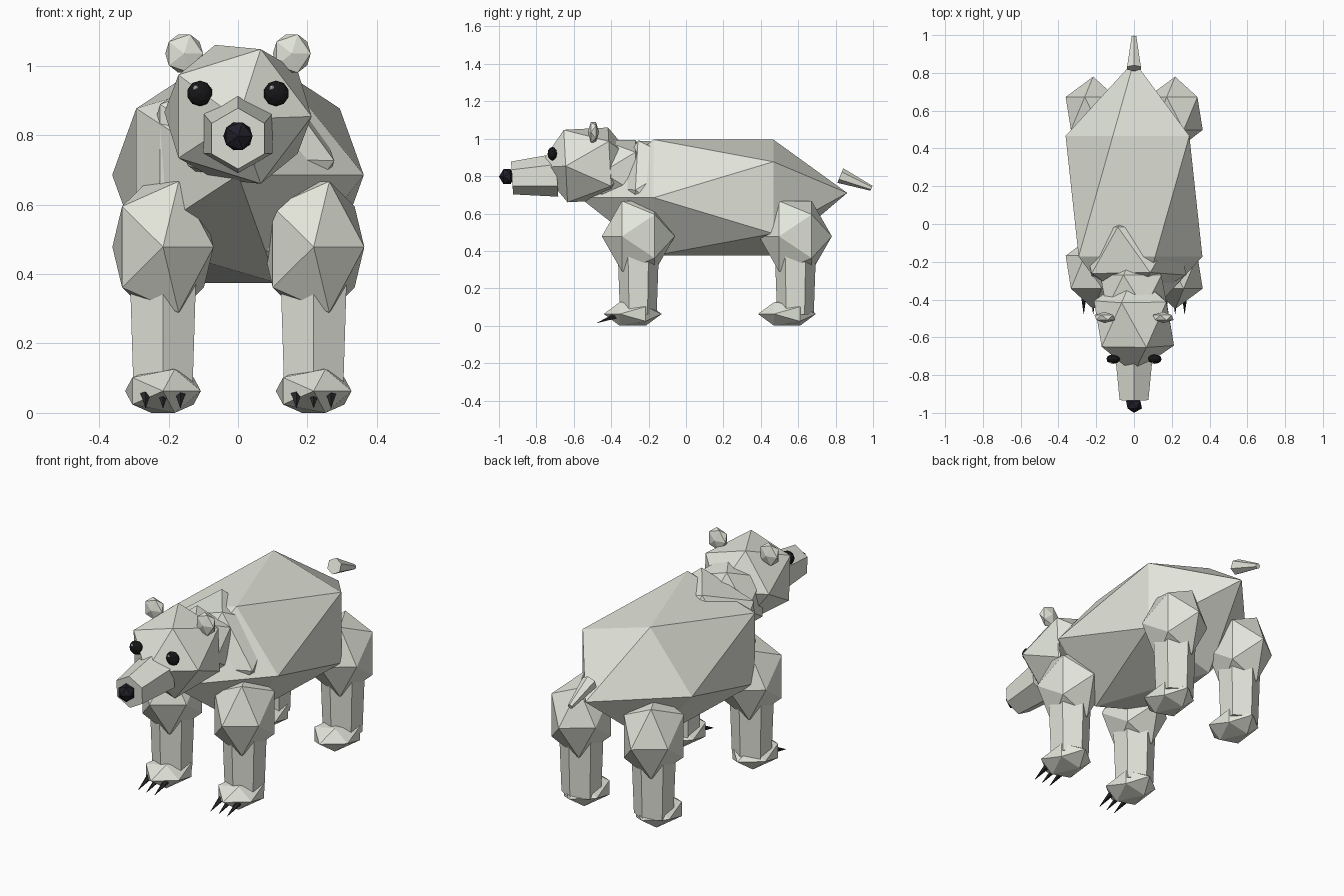
import bpy
import bmesh
from math import pi, radians
from mathutils import Matrix, Vector

cube = bpy.data.objects.get("Cube")
if cube:
    bpy.data.objects.remove(cube, do_unlink=True)


def material(name, rgb, rough=0.9):
    m = bpy.data.materials.new(name)
    m.use_nodes = True
    m.diffuse_color = (*rgb, 1)
    bsdf = m.node_tree.nodes["Principled BSDF"]
    bsdf.inputs["Base Color"].default_value = (*rgb, 1)
    bsdf.inputs["Roughness"].default_value = rough
    return m


FUR = material("pale fur", (0.76, 0.78, 0.70))
EYE = material("eye black", (0.008, 0.008, 0.009), 0.4)
NOSE = material("nose dark", (0.014, 0.013, 0.02), 0.6)
CLAW = material("claw grey", (0.022, 0.022, 0.026))
GLINT = material("eye glint", (0.75, 0.75, 0.75))


def finish(name, bm, mat):
    mesh = bpy.data.meshes.new(name)
    bmesh.ops.recalc_face_normals(bm, faces=bm.faces)
    bm.to_mesh(mesh)
    bm.free()
    mesh.materials.append(mat)
    ob = bpy.data.objects.new(name, mesh)
    bpy.context.collection.objects.link(ob)
    return ob


def gem(name, centre, size, mat=FUR, tilt=0, detail=1):
    """Faceted ball with its poles along y, stretched by size and pitched about x."""
    bm = bmesh.new()
    bmesh.ops.create_icosphere(bm, subdivisions=detail, radius=1)
    place = (Matrix.Translation(centre) @ Matrix.Rotation(radians(tilt), 4, 'X')
             @ Matrix.Diagonal((*size, 1)) @ Matrix.Rotation(pi / 2, 4, 'X'))
    bm.transform(place)
    return finish(name, bm, mat)


def taper(name, start, end, r1, r2, mat=FUR, sides=6):
    """Tapered prism running between two points."""
    start, end = Vector(start), Vector(end)
    axis = end - start
    bm = bmesh.new()
    bmesh.ops.create_cone(bm, cap_ends=True, segments=sides, radius1=r1,
                          radius2=r2, depth=axis.length)
    # Keep one corner of the ring facing up, or forward for upright prisms
    z = axis.normalized()
    x = Vector((1, 0, 0))
    y = z.cross(x)
    turn = Matrix((x, y, z)).transposed().to_4x4()
    bm.transform(Matrix.Translation((start + end) / 2) @ turn)
    return finish(name, bm, mat)


# Trunk and neck
body = gem("body", (0, 0.147, 0.685), (0.405, 0.715, 0.365))
for v in body.data.vertices:
    if v.co.y > 0.8:
        v.co.z += 0.025
gem("shoulder_ruff", (0, -0.15, 0.72), (0.31, 0.27, 0.31), tilt=-3)
gem("neck", (0, -0.36, 0.82), (0.2, 0.2, 0.205))

# Head, muzzle and face
gem("head", (0, -0.525, 0.86), (0.237, 0.265, 0.228), tilt=3)
taper("muzzle", (0, -0.69, 0.805), (0, -0.93, 0.79), 0.115, 0.088)
gem("nose", (0, -0.957, 0.797), (0.047, 0.043, 0.047), NOSE)
for side, x in (("left", 1), ("right", -1)):
    gem(side + "_ear", (x * 0.155, -0.495, 1.035), (0.061, 0.03, 0.065))
    gem(side + "_eye", (x * 0.11, -0.715, 0.92), (0.037, 0.025, 0.037), EYE, detail=2)
    gem(side + "_eye_glint", (x * 0.11 - 0.012, -0.732, 0.935), (0.009, 0.007, 0.009), GLINT)

# Tail
taper("tail", (0, 0.825, 0.803), (0, 0.992, 0.735), 0.042, 0.014)

# Legs, paws and front claws
for side, x in (("left", 0.218), ("right", -0.216)):
    for end, y, foot_y in (("front", -0.255, -0.285), ("rear", 0.585, 0.54)):
        name = f"{end}_{side}_"
        gem(name + "thigh", (x, y, 0.478), (0.163, 0.195, 0.222))
        taper(name + "shin", (x, y, 0.06), (x, y, 0.45), 0.098, 0.112)
        gem(name + "paw", (x, foot_y, 0.063), (0.122, 0.155, 0.074))
    for i in (-1, 0, 1):
        cx = x + i * 0.05
        taper(f"front_{side}_claw_{i + 2}", (cx, -0.375, 0.052), (cx, -0.475, 0.015),
              0.016, 0.001, CLAW, 5)
